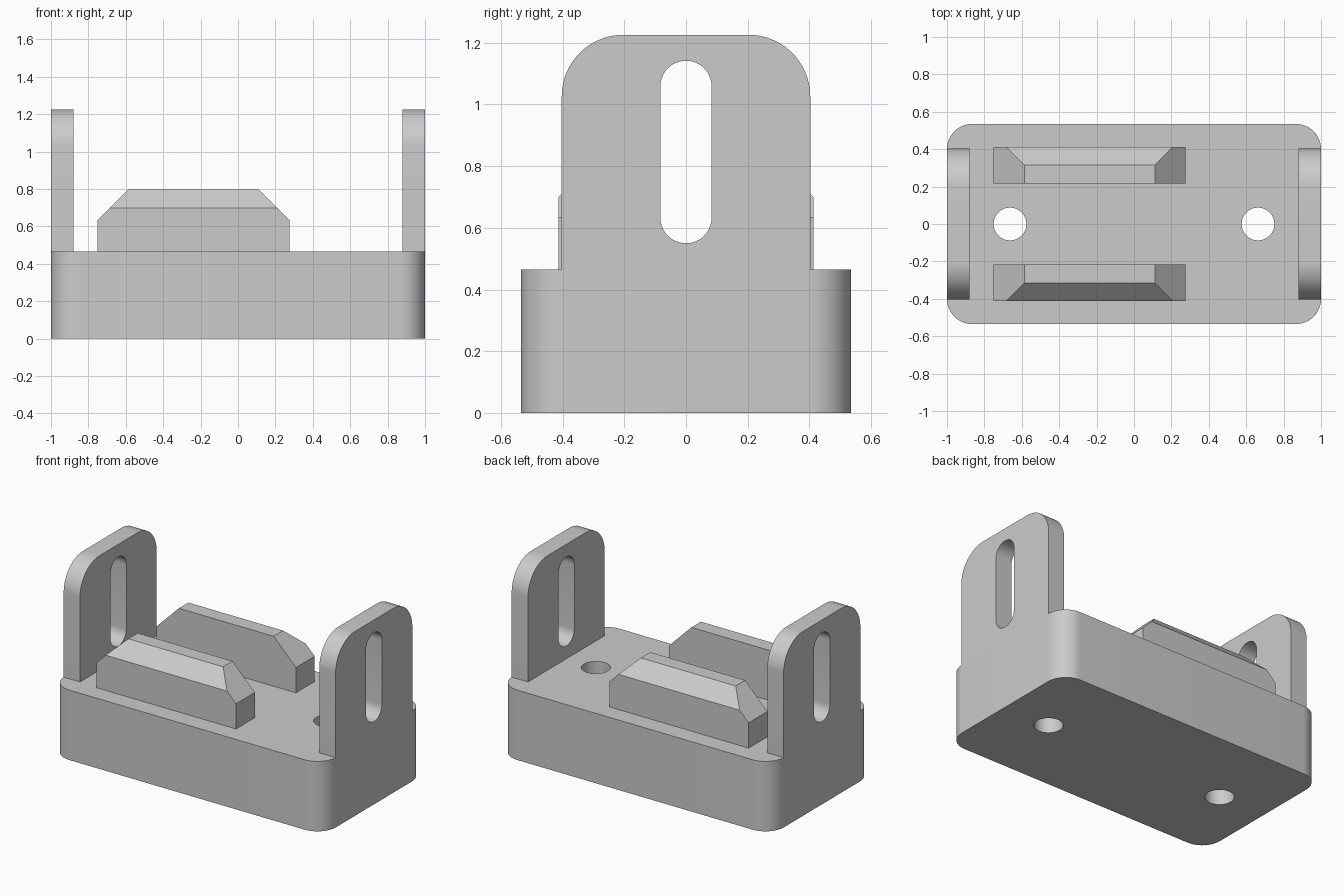
import bpy
import bmesh
from math import sin, cos, pi, radians

cube = bpy.data.objects.get("Cube")
if cube:
    bpy.data.objects.remove(cube, do_unlink=True)

# Single grey finish
GREY = (0.6, 0.6, 0.6, 1)
grey = bpy.data.materials.new("plain grey")
grey.use_nodes = True
grey.diffuse_color = GREY
grey.node_tree.nodes["Principled BSDF"].inputs["Base Color"].default_value = GREY

PLACE = {
    "x": lambda u, v, d: (d, u, v),
    "y": lambda u, v, d: (u, d, v),
    "z": lambda u, v, d: (u, v, d),
}


def prism(name, outline, axis, low, high, cut=None):
    """Extrude a 2D outline along an axis, optionally sliced by a plane."""
    bm = bmesh.new()
    put = PLACE[axis]
    rings = [[bm.verts.new(put(u, v, d)) for u, v in outline] for d in (low, high)]
    for ring in rings:
        bm.faces.new(ring)
    a, b = rings
    for i in range(len(a)):
        j = (i + 1) % len(a)
        bm.faces.new((a[i], a[j], b[j], b[i]))
    if cut:
        bmesh.ops.bisect_plane(bm, geom=bm.verts[:] + bm.edges[:] + bm.faces[:],
                               plane_co=cut[0], plane_no=cut[1], clear_outer=True)
        bmesh.ops.holes_fill(bm, edges=[e for e in bm.edges if e.is_boundary])
    bmesh.ops.recalc_face_normals(bm, faces=bm.faces[:])
    mesh = bpy.data.meshes.new(name)
    bm.to_mesh(mesh)
    bm.free()
    mesh.materials.append(grey)
    obj = bpy.data.objects.new(name, mesh)
    bpy.context.collection.objects.link(obj)
    return obj


def arc(cu, cv, r, start, end, steps):
    angles = [start + (end - start) * i / steps for i in range(steps + 1)]
    return [(cu + r * cos(t), cv + r * sin(t)) for t in angles]


def finish(obj, cutters=()):
    """Cut the openings, then shade smooth with sharp edges."""
    bpy.ops.object.select_all(action="DESELECT")
    obj.select_set(True)
    bpy.context.view_layer.objects.active = obj
    for cutter in cutters:
        cutter.hide_render = True
        mod = obj.modifiers.new("opening", "BOOLEAN")
        mod.operation = "DIFFERENCE"
        mod.solver = "EXACT"
        mod.object = cutter
        bpy.ops.object.modifier_apply(modifier=mod.name)
        bpy.data.objects.remove(cutter, do_unlink=True)
    bpy.ops.object.shade_smooth_by_angle(angle=radians(30))


# Base block with rounded vertical corners and two through holes
W, D, H, R = 1.0, 0.535, 0.465, 0.135
outline = []
for k, (sx, sy) in enumerate(((1, 1), (-1, 1), (-1, -1), (1, -1))):
    outline += arc(sx * (W - R), sy * (D - R), R, k * pi / 2, (k + 1) * pi / 2, 12)
base = prism("base_block", outline, "z", 0, H)
holes = [prism("hole_cutter", arc(x, 0, 0.0875, 0, 2 * pi, 48)[:-1], "z", -0.1, H + 0.1)
         for x in (-0.663, 0.663)]
finish(base, holes)

# Slotted end plates with rounded top corners
HALF, TOP, ROUND = 0.403, 1.226, 0.2
plate = ([(-HALF, H), (HALF, H)]
         + arc(HALF - ROUND, TOP - ROUND, ROUND, 0, pi / 2, 16)
         + arc(ROUND - HALF, TOP - ROUND, ROUND, pi / 2, pi, 16))
SLOT = 0.083
slot = (arc(0, 1.142 - SLOT, SLOT, 0, pi, 20)
        + arc(0, 0.55 + SLOT, SLOT, pi, 2 * pi, 20))
for name, low, high in (("right_end_plate", -1, -0.88), ("left_end_plate", 0.88, 1)):
    upright = prism(name, plate, "x", low, high)
    finish(upright, [prism("slot_cutter", slot, "x", low - 0.1, high + 0.1)])

# Pair of rails with chamfered ends and a chamfered outer top edge
RIDGE = 0.797
rail = [(-0.75, H), (0.275, H), (0.275, 0.633), (0.111, RIDGE),
        (-0.586, RIDGE), (-0.75, 0.633)]
for name, side in (("front_rail", -1), ("back_rail", 1)):
    obj = prism(name, rail, "y", side * 0.216, side * 0.413,
                cut=((0, side * 0.315, RIDGE), (0, side, 1)))
    finish(obj)
